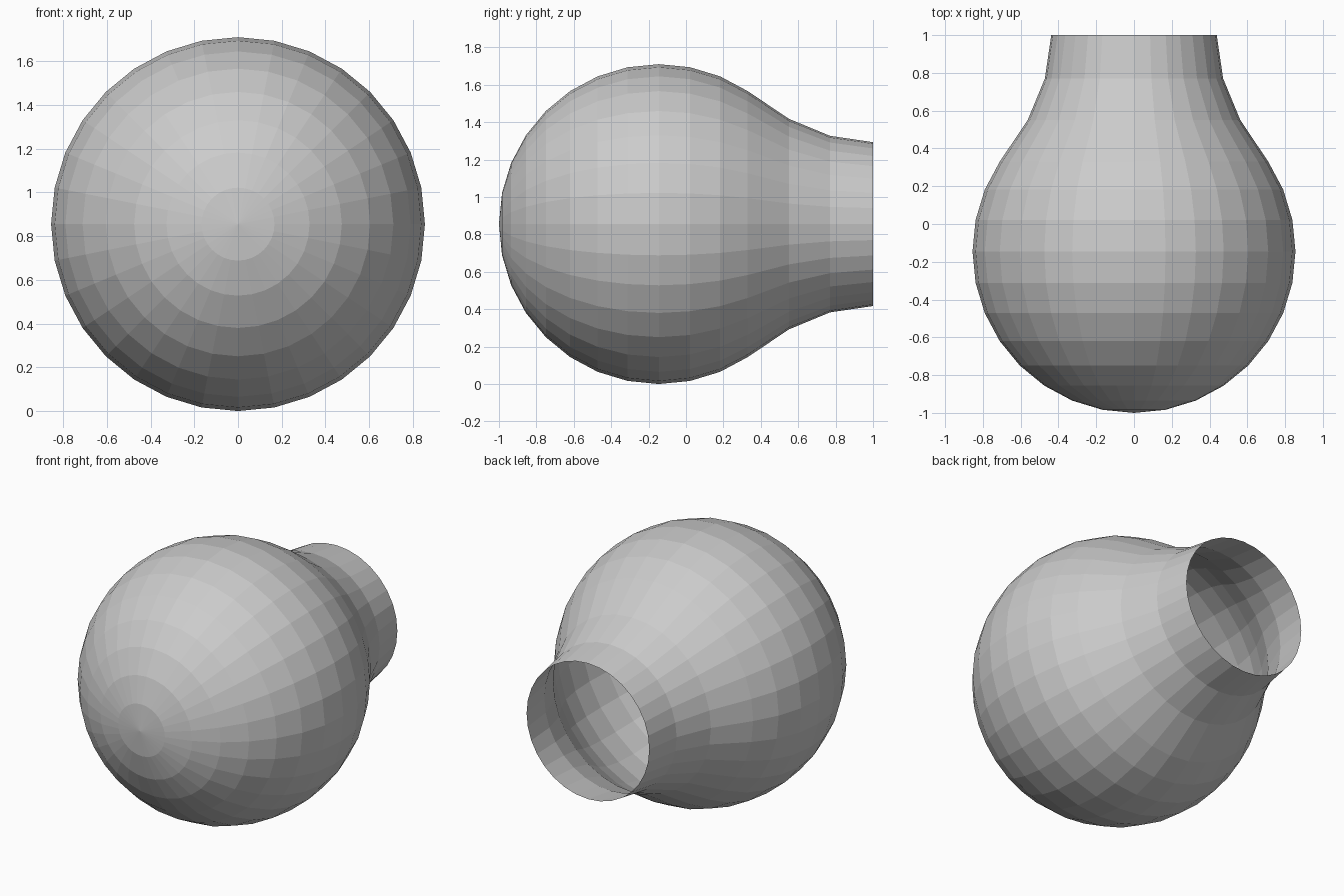
import bpy, bmesh
from math import sin, cos, pi

if "Cube" in bpy.data.objects:
    bpy.data.objects.remove(bpy.data.objects["Cube"])

SEGMENTS = 32
R = 0.855            # bulb radius
CY, CZ = -0.145, R   # bulb centre

# Profile along y as (y, radius): spherical bulb, then the flaring neck
profile = [(CY - R * cos(i * pi / 16), R * sin(i * pi / 16)) for i in range(1, 12)]
profile += [(0.55, 0.563), (0.77, 0.472), (1.0, 0.438)]

bm = bmesh.new()
rings = [[bm.verts.new((r * sin(2 * pi * k / SEGMENTS), y, CZ + r * cos(2 * pi * k / SEGMENTS)))
          for k in range(SEGMENTS)] for y, r in profile]

# Closed front pole
pole = bm.verts.new((0, CY - R, CZ))
for k in range(SEGMENTS):
    bm.faces.new((pole, rings[0][k], rings[0][(k + 1) % SEGMENTS]))

# Side bands, open at the neck
for a, b in zip(rings, rings[1:]):
    for k in range(SEGMENTS):
        n = (k + 1) % SEGMENTS
        bm.faces.new((a[k], b[k], b[n], a[n]))

bmesh.ops.recalc_face_normals(bm, faces=bm.faces)
mesh = bpy.data.meshes.new("bulb_shell")
bm.to_mesh(mesh)
bm.free()
bpy.context.collection.objects.link(bpy.data.objects.new("bulb_shell", mesh))
